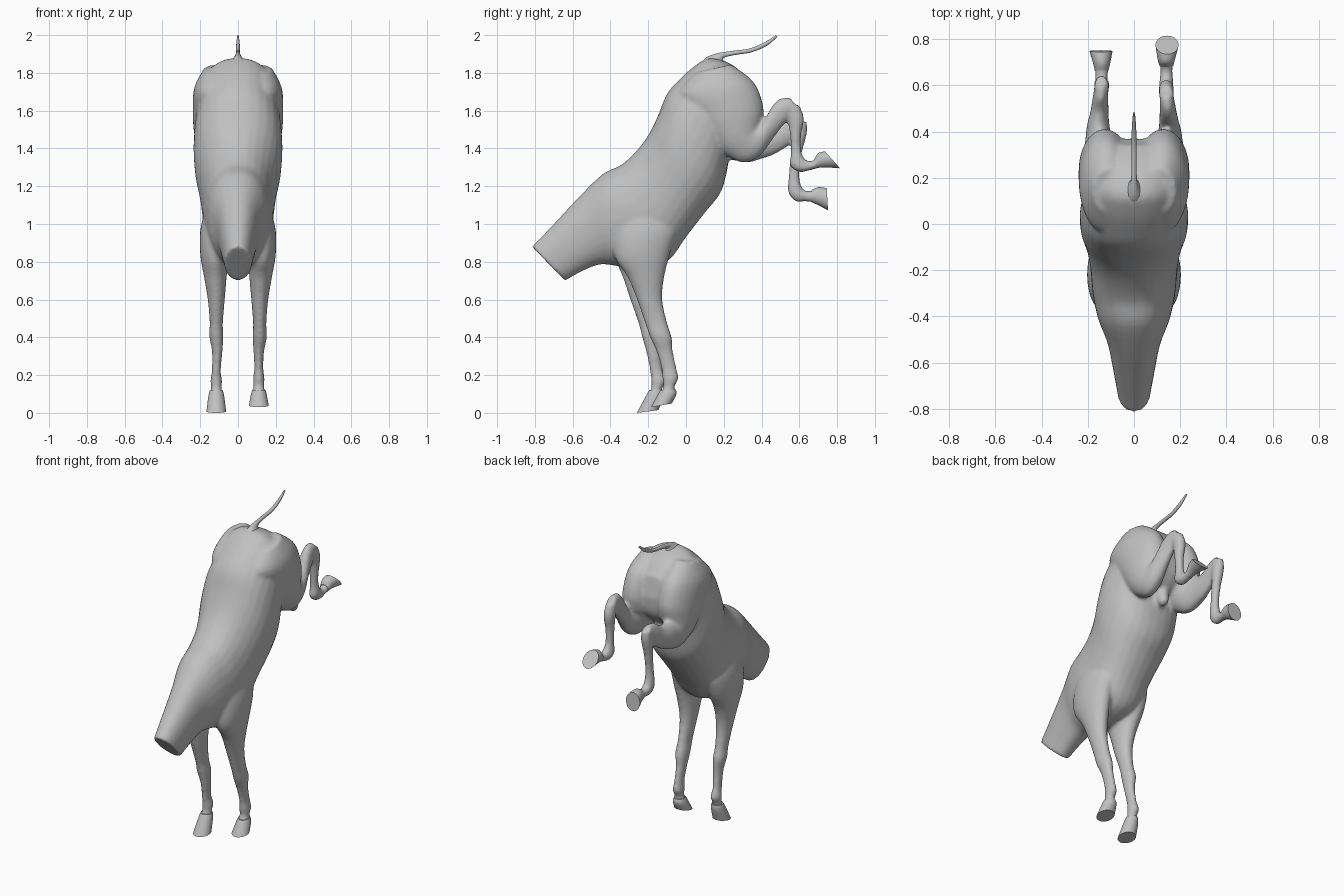
import bpy, bmesh, math
from mathutils import Vector

if "Cube" in bpy.data.objects:
    bpy.data.objects.remove(bpy.data.objects["Cube"])

grey = bpy.data.materials.new("plain grey")
grey.use_nodes = True
grey.diffuse_color = (0.53, 0.53, 0.53, 1)
grey.node_tree.nodes["Principled BSDF"].inputs["Base Color"].default_value = (0.53, 0.53, 0.53, 1)


def spline(rows, steps):
    """Catmull-Rom interpolation through rows of numbers."""
    rows = [Vector(r) for r in rows]
    out = []
    for i in range(len(rows) - 1):
        a, b, c, d = rows[max(i - 1, 0)], rows[i], rows[i + 1], rows[min(i + 2, len(rows) - 1)]
        for s in range(steps):
            t = s / steps
            out.append(0.5 * (2 * b + (c - a) * t + (2 * a - 5 * b + 4 * c - d) * t * t
                              + (3 * b - a - 3 * c + d) * t ** 3))
    return out + [rows[-1]]


def loft(bm, rows, side=1, full=1.0, steps=4, n=28):
    """Skin rings given as (front y, front z, back y, back z, centre x, half width)."""
    rings = []
    for y0, z0, y1, z1, cx, hx in spline(rows, steps):
        ring = []
        for k in range(n):
            a = 2 * math.pi * k / n
            c, s = (math.copysign(abs(v) ** full, v) for v in (math.cos(a), math.sin(a)))
            ring.append(bm.verts.new((side * (cx + hx * s), (y0 + y1) / 2 + c * (y0 - y1) / 2,
                                      (z0 + z1) / 2 + c * (z0 - z1) / 2)))
        rings.append(ring)
    faces = [bm.faces.new(rings[0]), bm.faces.new(rings[-1])]
    for r, q in zip(rings, rings[1:]):
        faces += [bm.faces.new((r[k], r[(k + 1) % n], q[(k + 1) % n], q[k])) for k in range(n)]
    bmesh.ops.recalc_face_normals(bm, faces=faces)


def finish(name, bm, angle=40):
    mesh = bpy.data.meshes.new(name)
    bm.to_mesh(mesh)
    bm.free()
    mesh.materials.append(grey)
    ob = bpy.data.objects.new(name, mesh)
    bpy.context.collection.objects.link(ob)
    bpy.ops.object.select_all(action='DESELECT')
    ob.select_set(True)
    bpy.context.view_layer.objects.active = ob
    bpy.ops.object.shade_smooth_by_angle(angle=math.radians(angle))
    return ob


def part(name, rows, side=1, **kw):
    bm = bmesh.new()
    loft(bm, rows, side, **kw)
    return finish(name, bm)


skin = bmesh.new()

# Trunk, from the cut neck to the rump
trunk = [(-.815, .88, -.64, .70, 0, .07), (-.70, 1.0, -.55, .75, 0, .09),
         (-.56, 1.15, -.46, .785, 0, .115), (-.44, 1.265, -.38, .78, 0, .155),
         (-.34, 1.315, -.25, .76, 0, .18), (-.26, 1.39, -.10, .80, 0, .19),
         (-.20, 1.47, .0, .93, 0, .205), (-.15, 1.57, .10, 1.06, 0, .23),
         (-.10, 1.69, .18, 1.16, 0, .235), (-.03, 1.77, .215, 1.27, 0, .225),
         (.05, 1.84, .24, 1.40, 0, .215), (.13, 1.88, .31, 1.45, 0, .20),
         (.25, 1.84, .36, 1.52, 0, .16), (.34, 1.75, .37, 1.62, 0, .09)]
loft(skin, trunk, full=.9)

# Haunch and upper hind leg, then the folded lower hind leg
haunch = [(.05, 1.80, .24, 1.845, .11, .07), (-.04, 1.69, .36, 1.75, .122, .11),
          (.03, 1.57, .41, 1.62, .125, .115), (.11, 1.47, .40, 1.53, .13, .105),
          (.19, 1.38, .39, 1.51, .14, .085), (.30, 1.325, .40, 1.525, .15, .062)]
gaskin_l = [(.39, 1.36, .42, 1.56, .155, .05), (.46, 1.45, .46, 1.63, .15, .04),
            (.53, 1.54, .50, 1.665, .145, .034), (.60, 1.60, .55, 1.67, .14, .028)]
gaskin_r = [(.40, 1.345, .44, 1.52, .155, .05), (.47, 1.37, .49, 1.53, .15, .04),
            (.55, 1.42, .54, 1.565, .145, .034), (.63, 1.49, .60, 1.57, .14, .028)]
cannon_l = [(.52, 1.63, .60, 1.63, .14, .03), (.54, 1.55, .625, 1.56, .14, .033),
            (.55, 1.47, .61, 1.47, .14, .027), (.555, 1.38, .61, 1.39, .14, .024),
            (.55, 1.31, .625, 1.35, .14, .03), (.60, 1.275, .645, 1.335, .14, .03),
            (.66, 1.285, .67, 1.335, .14, .027), (.715, 1.30, .70, 1.36, .14, .033)]
cannon_r = [(.55, 1.55, .64, 1.54, .14, .03), (.56, 1.46, .64, 1.48, .14, .033),
            (.555, 1.37, .615, 1.38, .14, .027), (.545, 1.27, .60, 1.27, .14, .024),
            (.54, 1.17, .61, 1.20, .14, .03), (.58, 1.12, .62, 1.185, .14, .03),
            (.635, 1.12, .64, 1.175, .14, .027), (.69, 1.11, .69, 1.18, .14, .033)]
for side, gaskin, cannon in ((1, gaskin_l, cannon_l), (-1, gaskin_r, cannon_r)):
    loft(skin, haunch + gaskin, side)
    loft(skin, cannon, side)

# Shoulders and front legs
shoulder = [(-.34, 1.10, -.10, 1.08, .10, .07), (-.38, .95, -.05, .98, .12, .08),
            (-.375, .82, -.08, .86, .125, .075)]
front_l = [(-.31, .72, -.115, .72, .12, .06), (-.26, .60, -.125, .60, .115, .045),
           (-.215, .47, -.10, .48, .115, .035), (-.19, .40, -.075, .40, .115, .038),
           (-.155, .32, -.07, .33, .11, .028), (-.13, .23, -.05, .24, .11, .024),
           (-.125, .18, -.04, .18, .11, .031), (-.12, .14, -.06, .14, .11, .028),
           (-.14, .10, -.055, .11, .11, .036)]
front_r = [(-.335, .72, -.15, .72, .12, .06), (-.295, .60, -.17, .60, .115, .045),
           (-.25, .47, -.155, .48, .115, .035), (-.235, .41, -.135, .41, .115, .038),
           (-.21, .32, -.135, .33, .11, .028), (-.19, .22, -.125, .23, .115, .024),
           (-.185, .17, -.105, .17, .115, .031), (-.185, .13, -.125, .13, .115, .028),
           (-.205, .09, -.125, .095, .115, .036)]
for side, leg in ((1, front_l), (-1, front_r)):
    loft(skin, shoulder + leg, side)

# Sheath under the groin
loft(skin, [(.18, 1.42, .30, 1.45, 0, .045), (.22, 1.36, .30, 1.39, 0, .035),
            (.26, 1.33, .30, 1.35, 0, .02)])

# Fuse the overlapping muscles into one soft skin
body = finish("body_and_legs", skin)
body.modifiers.clear()
fuse = body.modifiers.new("fuse", 'REMESH')
fuse.mode = 'VOXEL'
fuse.voxel_size = .011
fuse.use_smooth_shade = True
soften = body.modifiers.new("soften", 'SMOOTH')
soften.factor = .5
soften.iterations = 5

# Hooves, flaring to flat soles
hooves = {
    "front_hoof_left": (1, [(-.135, .12, -.055, .125, .11, .034), (-.15, .095, -.05, .10, .11, .042),
                            (-.185, .03, -.075, .05, .11, .052)]),
    "front_hoof_right": (-1, [(-.195, .12, -.12, .12, .115, .034), (-.215, .085, -.12, .09, .115, .042),
                              (-.26, .0, -.145, .015, .115, .052)]),
    "hind_hoof_left": (1, [(.69, 1.295, .68, 1.345, .14, .030), (.73, 1.30, .70, 1.375, .14, .038),
                           (.815, 1.295, .735, 1.385, .143, .05)]),
    "hind_hoof_right": (-1, [(.665, 1.115, .665, 1.18, .14, .030), (.70, 1.10, .70, 1.195, .14, .038),
                             (.752, 1.072, .745, 1.19, .143, .05)]),
}
for name, (side, rows) in hooves.items():
    part(name, rows, side, steps=3)

# Tail
part("tail", [(.08, 1.85, .20, 1.82, 0, .06), (.11, 1.883, .20, 1.86, 0, .028),
              (.17, 1.905, .20, 1.88, 0, .014), (.25, 1.917, .26, 1.895, 0, .011),
              (.34, 1.93, .35, 1.91, 0, .011), (.42, 1.965, .43, 1.945, 0, .009),
              (.475, 2.0, .485, 1.992, 0, .004)], n=16)
